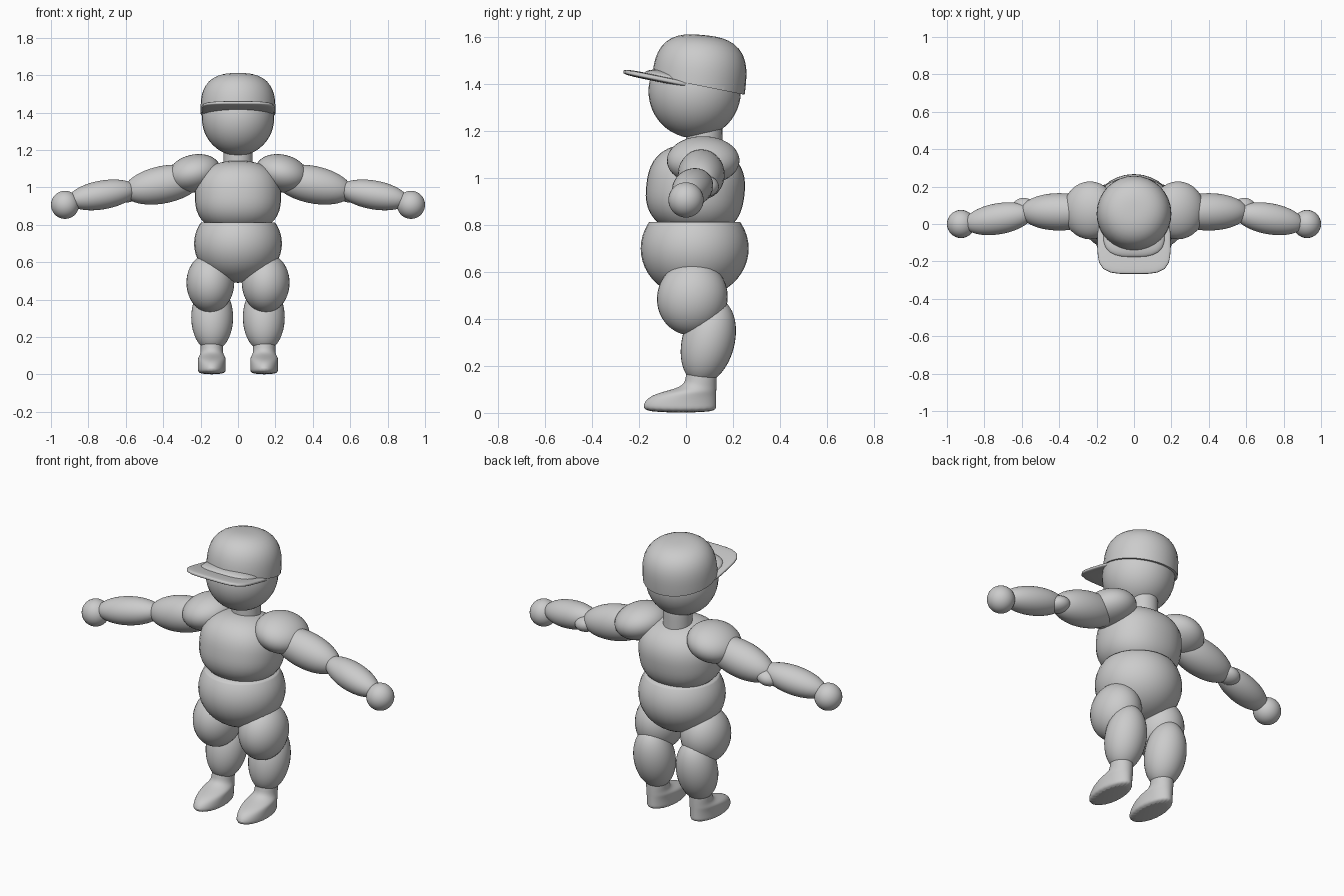
import bpy, bmesh, math
from mathutils import Vector, Euler, Matrix

cube = bpy.data.objects.get("Cube")
if cube:
    bpy.data.objects.remove(cube)

grey = bpy.data.materials.new("plain_grey")
grey.use_nodes = True
colour = (0.6, 0.6, 0.6, 1)
grey.diffuse_color = colour
grey.node_tree.nodes["Principled BSDF"].inputs["Base Color"].default_value = colour


def finish(name, bm):
    """Turn a bmesh into a smooth shaded object."""
    bmesh.ops.recalc_face_normals(bm, faces=bm.faces)
    mesh = bpy.data.meshes.new(name)
    bm.to_mesh(mesh)
    bm.free()
    mesh.materials.append(grey)
    obj = bpy.data.objects.new(name, mesh)
    bpy.context.collection.objects.link(obj)
    bpy.ops.object.select_all(action="DESELECT")
    obj.select_set(True)
    bpy.context.view_layer.objects.active = obj
    bpy.ops.object.shade_smooth_by_angle(angle=math.radians(60))
    return obj


def norm(a, b, power):
    """Length of (a, b) measured by a superellipse."""
    return (abs(a) ** power + abs(b) ** power) ** (1 / power)


def blob(name, centre, radii, rot=(0, 0, 0), side=1, plan=2, profile=2, clip=None):
    """Superellipsoid; side -1 mirrors it across x, clip is (point, normal) to cut away."""
    bm = bmesh.new()
    bmesh.ops.create_uvsphere(bm, u_segments=32, v_segments=24, radius=1)
    for vert in bm.verts:
        x, y, z = vert.co
        flat = math.hypot(x, y)
        spread = flat / max(norm(x, y, plan), 1e-6)
        scale = 1 / norm(flat, z, profile)
        vert.co = (x * spread * scale, y * spread * scale, z * scale)
    turn = Euler((rot[0], rot[1] * side, rot[2] * side))
    place = Vector((centre[0] * side, centre[1], centre[2]))
    bm.transform(Matrix.LocRotScale(place, turn, Vector(radii)))
    if clip:
        point, normal = clip
        cut = bmesh.ops.bisect_plane(bm, geom=bm.verts[:] + bm.edges[:] + bm.faces[:],
                                     plane_co=point, plane_no=normal, clear_outer=True)
        rim = [item for item in cut["geom_cut"] if isinstance(item, bmesh.types.BMEdge)]
        bmesh.ops.edgeloop_fill(bm, edges=rim)
    return finish(name, bm)


def foot(name, x):
    """Foot and ankle: stacked rings sharing one heel line, with the front stepping back."""
    bm = bmesh.new()
    heel, count = 0.13, 24
    fronts = {0: -0.17, 0.03: -0.19, 0.07: -0.16, 0.09: -0.1, 0.11: -0.02, 0.14: 0, 0.2: 0}
    rings = []
    for z, front in fronts.items():
        half = 0.06 if z > 0.1 else 0.075
        middle, reach = (front + heel) / 2, (heel - front) / 2
        rings.append([bm.verts.new((x + half * math.cos(a), middle + reach * math.sin(a), z))
                      for a in (math.tau * i / count for i in range(count))])
    for low, high in zip(rings, rings[1:]):
        for i in range(count):
            bm.faces.new((low[i - 1], low[i], high[i], high[i - 1]))
    bm.faces.new(rings[0])
    bm.faces.new(rings[-1])
    obj = finish(name, bm)
    smooth = obj.modifiers.new("smooth", "SUBSURF")
    smooth.levels = smooth.render_levels = 2


# Head, neck and cap
blob("head", (0, 0.037, 1.37), (0.193, 0.197, 0.2))
blob("neck", (0, 0.077, 1.15), (0.078, 0.078, 0.1), profile=6)
blob("cap_crown", (0, 0.055, 1.41), (0.2, 0.2, 0.2), rot=(-0.1, 0, 0), profile=2.8,
     clip=((0, 0, 1.405), (0, -0.2, -1)))
blob("cap_brim", (0, -0.1, 1.42), (0.195, 0.17, 0.014), rot=(-0.2, 0, 0), plan=4, profile=4)
blob("cap_brim_rise", (0, -0.05, 1.42), (0.165, 0.13, 0.035), rot=(-0.2, 0, 0), plan=3,
     clip=((0, 0, 1.4), (0, -0.2, -1)))

# Trunk
blob("chest", (0, 0.04, 0.95), (0.23, 0.21, 0.19), rot=(-0.12, 0, 0), plan=2.2, profile=2.5)
blob("pelvis", (0, 0.037, 0.7), (0.235, 0.23, 0.21), clip=((0, 0, 0.812), (0, 0, 1)))

for label, side in (("left", 1), ("right", -1)):
    # Arm
    blob(label + "_shoulder", (0.235, 0.073, 1.075), (0.145, 0.155, 0.1), (0, 0.25, 0), side)
    blob(label + "_upper_arm", (0.4, 0.065, 1.015), (0.215, 0.1, 0.1), (0, 0.2, 0), side)
    blob(label + "_elbow", (0.59, 0.08, 0.965), (0.065, 0.06, 0.045), (0, 0.2, 0), side)
    blob(label + "_forearm", (0.725, 0.028, 0.96), (0.19, 0.083, 0.077), (0, 0.17, -0.17), side)
    blob(label + "_hand", (0.925, 0, 0.907), (0.075, 0.075, 0.075), side=side)

    # Leg
    blob(label + "_thigh", (0.148, 0.027, 0.49), (0.128, 0.15, 0.16), (-0.25, 0, 0), side)
    blob(label + "_shin", (0.138, 0.095, 0.305), (0.112, 0.112, 0.185), (-0.25, 0, 0), side)
    foot(label + "_foot", 0.14 * side)
